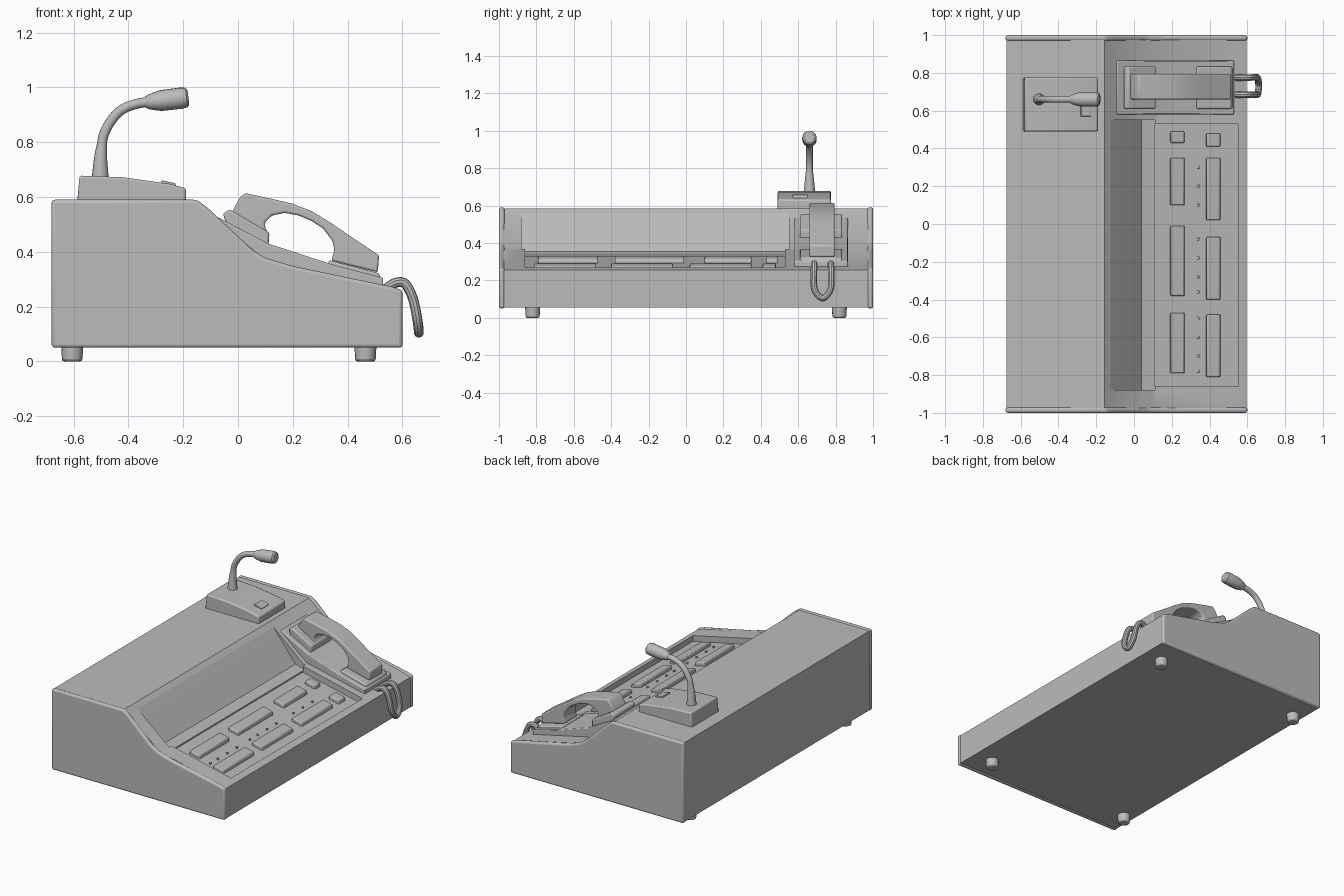
import bpy, bmesh, math
from mathutils import Vector, Matrix

if "Cube" in bpy.data.objects:
    bpy.data.objects.remove(bpy.data.objects["Cube"])

grey = bpy.data.materials.new("plain grey")
grey.diffuse_color = (0.5, 0.5, 0.5, 1)
grey.use_nodes = True
grey.node_tree.nodes["Principled BSDF"].inputs["Base Color"].default_value = grey.diffuse_color


def finish(name, bm, bevel=0.0, segs=2):
    bmesh.ops.recalc_face_normals(bm, faces=bm.faces)
    me = bpy.data.meshes.new(name)
    bm.to_mesh(me)
    bm.free()
    me.materials.append(grey)
    ob = bpy.data.objects.new(name, me)
    bpy.context.collection.objects.link(ob)
    if bevel:
        m = ob.modifiers.new("bevel", 'BEVEL')
        m.width, m.segments, m.limit_method = bevel, segs, 'ANGLE'
        m.angle_limit = math.radians(25)
    bpy.ops.object.select_all(action='DESELECT')
    ob.select_set(True)
    bpy.context.view_layer.objects.active = ob
    bpy.ops.object.shade_smooth_by_angle(angle=math.radians(35))
    return ob


def prism(name, pts, y0, y1, bevel=0.0, segs=2):
    """Side profile in x, z pushed along y."""
    bm = bmesh.new()
    f = bm.faces.new([bm.verts.new((x, y0, z)) for x, z in pts])
    r = bmesh.ops.extrude_face_region(bm, geom=[f])
    verts = [v for v in r["geom"] if isinstance(v, bmesh.types.BMVert)]
    bmesh.ops.translate(bm, verts=verts, vec=(0, y1 - y0, 0))
    return finish(name, bm, bevel, segs)


def tube(name, pts, radii, sides=14, bevel=0.0):
    """Round section swept along a path."""
    bm = bmesh.new()
    pts = [Vector(p) for p in pts]
    rings, n = [], None
    for i, p in enumerate(pts):
        t = (pts[min(i + 1, len(pts) - 1)] - pts[max(i - 1, 0)]).normalized()
        if n is None:
            n = t.orthogonal()
        n = (n - t * n.dot(t)).normalized()
        b = t.cross(n)
        rings.append([bm.verts.new(p + radii[i] * (n * math.cos(a) + b * math.sin(a)))
                      for a in (2 * math.pi * k / sides for k in range(sides))])
    for r0, r1 in zip(rings, rings[1:]):
        for k in range(sides):
            bm.faces.new((r0[k], r0[(k + 1) % sides], r1[(k + 1) % sides], r1[k]))
    bm.faces.new(rings[0])
    bm.faces.new(rings[-1])
    return finish(name, bm, bevel)


def smooth_path(ctrl, steps=5):
    """Catmull-Rom points through the control points."""
    c = [Vector(p) for p in ctrl]
    c = [2 * c[0] - c[1]] + c + [2 * c[-1] - c[-2]]
    out = []
    for a, b, d, e in zip(c, c[1:], c[2:], c[3:]):
        for s in range(steps):
            t = s / steps
            out.append(0.5 * (2 * b + (d - a) * t + (2 * a - 5 * b + 4 * d - e) * t * t
                              + (3 * b - a - 3 * d + e) * t ** 3))
    return out + [c[-2]]


def cut(body, cutter):
    m = body.modifiers.new("cut", 'BOOLEAN')
    m.operation, m.object, m.solver = 'DIFFERENCE', cutter, 'EXACT'
    cutter.hide_render = True
    cutter.hide_set(True)


# console body and raised end cheeks
body = prism("console_body", [(-0.675, 0.055), (0.595, 0.055), (0.595, 0.255), (0.56, 0.267), (0.1, 0.37),
             (-0.155, 0.585), (-0.675, 0.585)], -0.975, 0.975)
cheek = [(-0.68, 0.05), (0.6, 0.05), (0.6, 0.26), (0.56, 0.273), (0.2, 0.348), (0.1, 0.378), (0.05, 0.41),
         (-0.11, 0.56), (-0.15, 0.59), (-0.68, 0.59)]
for label, s in (("front", -1), ("back", 1)):
    prism(label + "_cheek", cheek, s * 0.97, s * 1.0, 0.012, 3)

# sunken sloping panel and sunken button deck
cut(body, prism("panel_cutter", [(-0.125, 0.56), (-0.10, 0.53), (0.04, 0.355), (0.112, 0.335),
                (0.112, 0.7), (-0.125, 0.7)], -0.88, 0.55))


def deck_z(x):
    return 0.326 - 0.215 * (x - 0.11)


cut(body, prism("deck_cutter", [(0.108, deck_z(0.108)), (0.55, deck_z(0.55)), (0.55, 0.6), (0.108, 0.6)],
                -0.86, 0.53))

# button strips
columns = ((0.19, 0.27, ((0.1, 0.35), (-0.38, -0.01), (-0.79, -0.47), (0.43, 0.49))),
           (0.38, 0.46, ((0.02, 0.35), (-0.40, -0.07), (-0.81, -0.48), (0.41, 0.48))))
for x0, x1, spans in columns:
    for y0, y1 in spans:
        prism("button_strip", [(x0, deck_z(x0) - 0.01), (x1, deck_z(x1) - 0.01),
                               (x1 - 0.006, deck_z(x1) + 0.024), (x0 + 0.006, deck_z(x0) + 0.024)],
              y0, y1, 0.006)
# row of small lamps
for y in (0.3, 0.2, 0.1, -0.08, -0.18, -0.28, -0.36, -0.5, -0.6, -0.7, -0.78):
    z = deck_z(0.34)
    tube("lamp", [(0.34, y, z - 0.01), (0.34, y, z + 0.008)], [0.009, 0.007], 8)

# feet
for x in (-0.605, 0.465):
    for y in (-0.82, 0.82):
        tube("foot", [(x, y, 0), (x, y, 0.07)], [0.037, 0.041], 16, 0.008)

# microphone plinth, key, neck and head
prism("microphone_base", [(-0.588, 0.57), (-0.19, 0.57), (-0.19, 0.632), (-0.25, 0.648), (-0.42, 0.672),
                          (-0.578, 0.678)], 0.49, 0.775, 0.008)
prism("talk_key", [(-0.285, 0.64), (-0.225, 0.63), (-0.228, 0.65), (-0.28, 0.661)], 0.57, 0.65, 0.003)
neck = smooth_path([(-0.503, 0.66, 0.66), (-0.5, 0.66, 0.76), (-0.485, 0.66, 0.84), (-0.435, 0.66, 0.91),
                    (-0.37, 0.66, 0.94), (-0.29, 0.66, 0.95)])
tube("microphone_neck", neck, [0.018 + 0.014 * max(0, 1 - i / 7) for i in range(len(neck))])
ax = Vector((1, 0, 0.12))
start = Vector((-0.338, 0.66, 0.945))
tube("microphone_head", [start + ax * d for d in (0, 0.01, 0.03, 0.055, 0.13, 0.15, 0.157)],
     [0.02, 0.026, 0.032, 0.038, 0.039, 0.036, 0.026], 18)

# handset cradle with two rest pads
prism("cradle", [(-0.09, 0.535), (0.11, 0.43), (0.35, 0.352), (0.53, 0.305), (0.53, 0.25), (0.1, 0.33),
                 (-0.11, 0.52)], 0.58, 0.865, 0.006)
prism("upper_rest", [(-0.055, 0.54), (-0.03, 0.555), (0.115, 0.47), (0.11, 0.41), (-0.04, 0.49)],
      0.61, 0.835, 0.008)
prism("lower_rest", [(0.33, 0.37), (0.515, 0.322), (0.53, 0.28), (0.33, 0.32)], 0.61, 0.835, 0.008)

# handset
prism("handset", [(-0.022, 0.545), (0.008, 0.6), (0.026, 0.614), (0.12, 0.594), (0.2, 0.575), (0.27, 0.548),
                  (0.335, 0.508), (0.42, 0.45), (0.515, 0.387), (0.51, 0.325), (0.34, 0.368), (0.352, 0.405),
                  (0.345, 0.44), (0.31, 0.485), (0.27, 0.512), (0.22, 0.533), (0.17, 0.542), (0.125, 0.533),
                  (0.1, 0.51), (0.098, 0.49), (0.115, 0.46)], 0.66, 0.795, 0.014, 3)

# looped cord
half = [(0.54, 0.685, 0.265), (0.575, 0.685, 0.287), (0.61, 0.685, 0.283), (0.638, 0.684, 0.23),
        (0.655, 0.688, 0.15)]
cord = half + [(0.66, 0.73, 0.105)] + [(x, 1.46 - y, z) for x, y, z in reversed(half)]
path = smooth_path(cord)
tube("cord_loop", path, [0.018] * len(path), 10)
